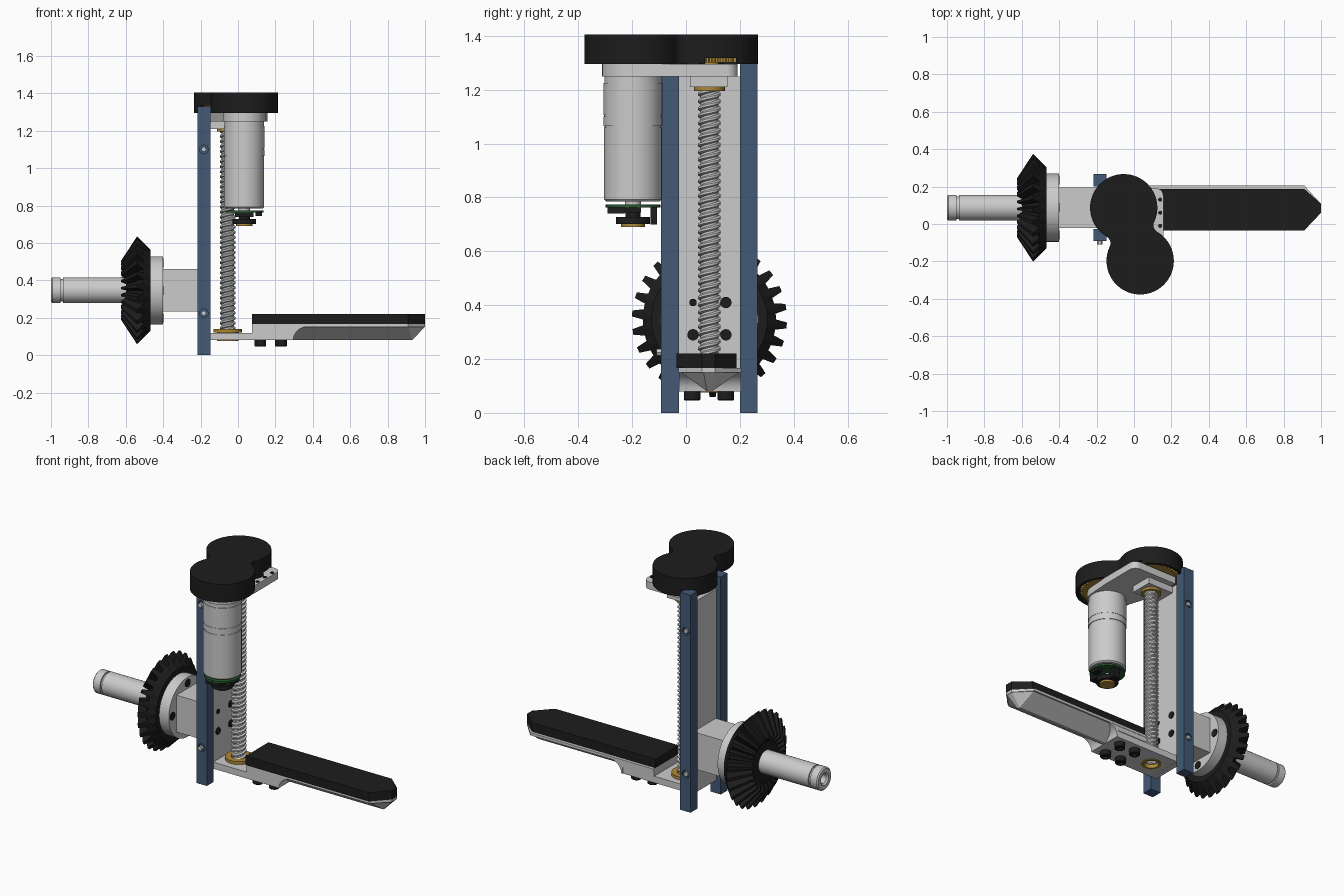
import bpy, bmesh
from math import pi, sin, cos, sqrt, atan2, radians

if "Cube" in bpy.data.objects:
    bpy.data.objects.remove(bpy.data.objects["Cube"])

def material(name, rgb):
    m = bpy.data.materials.new(name)
    m.diffuse_color = (*rgb, 1)
    m.use_nodes = True
    m.node_tree.nodes["Principled BSDF"].inputs["Base Color"].default_value = m.diffuse_color
    return m

BLUE = material("blue", (0.055, 0.10, 0.18))
BLACK = material("black", (0.012, 0.012, 0.012))
GOLD = material("gold", (0.42, 0.25, 0.04))
GREEN = material("green", (0.02, 0.10, 0.03))

def finish(name, bm, mat=None):
    bmesh.ops.recalc_face_normals(bm, faces=bm.faces)
    me = bpy.data.meshes.new(name)
    bm.to_mesh(me)
    bm.free()
    ob = bpy.data.objects.new(name, me)
    bpy.context.collection.objects.link(ob)
    if mat:
        me.materials.append(mat)
    return ob

def loft(name, rings, mat=None, loop=False):
    bm = bmesh.new()
    vs = [[bm.verts.new(p) for p in r] for r in rings]
    n = len(rings[0])
    pairs = list(zip(vs, vs[1:])) + ([(vs[-1], vs[0])] if loop else [])
    for a, b in pairs:
        for i in range(n):
            j = (i + 1) % n
            bm.faces.new((a[i], a[j], b[j], b[i]))
    if not loop:
        bm.faces.new(vs[0])
        bm.faces.new(vs[-1])
    return finish(name, bm, mat)

def polar(r, a, h, loc, axis):
    u, v = r * cos(a), r * sin(a)
    p = {'z': (u, v, h), 'x': (h, u, v), 'y': (u, h, v)}[axis]
    return tuple(p[k] + loc[k] for k in range(3))

def lathe(name, prof, loc=(0, 0, 0), mat=None, axis='z', n=48, loop=False):
    return loft(name, [[polar(r, 2 * pi * i / n, h, loc, axis) for i in range(n)]
                       for r, h in prof], mat, loop)

def cyl(name, r, h0, h1, loc, mat=None, axis='z', n=32):
    return lathe(name, [(r, h0), (r, h1)], loc, mat, axis, n)

def gear(name, teeth, loops, loc, mat, axis):
    # each loop is (tip radius, tip height, root radius, root height)
    rings = []
    for rt, ht, rr, hr in loops:
        ring = []
        for i in range(teeth):
            for f, r, h in ((0, rr, hr), (.36, rr, hr), (.52, rt, ht), (.84, rt, ht)):
                ring.append(polar(r, 2 * pi * (i + f) / teeth, h, loc, axis))
        rings.append(ring)
    return loft(name, rings, mat)

def prism(name, pts, z0, z1, mat=None):
    return loft(name, [[(x, y, z) for x, y in pts] for z in (z0, z1)], mat)

def box(name, x0, x1, y0, y1, z0, z1, mat=None):
    return prism(name, [(x0, y0), (x1, y0), (x1, y1), (x0, y1)], z0, z1, mat)

def cut(ob, cutter):
    m = ob.modifiers.new("cut", 'BOOLEAN')
    m.operation, m.solver, m.object = 'DIFFERENCE', 'EXACT', cutter
    cutter.hide_render = True
    cutter.hide_viewport = True
    cutter.display_type = 'WIRE'

CY, CZ, SX = .087, .347, -.055      # mast centre, shaft height, screw x
MX, MY = .033, -.197                # motor axis

# mast: two rails with recessed screws, back plate and its four holes
for side, s in (("front", -1), ("back", 1)):
    y0, y1 = sorted((CY + s * .113, CY + s * .179))
    rail = box(side + "_rail", -.217, -.147, y0, y1, 0, 1.33, BLUE)
    yo = CY + s * .179
    for z in (.225, 1.10):
        cut(rail, cyl("rail_hole_cutter", .023, -.02, .02, (-.183, yo, z), None, 'y'))
        cyl("rail_screw", .014, -.02, .002, (-.183, yo - s * .003, z), None, 'y', 6)
plate = box("mast_plate", -.187, -.155, CY - .113, CY + .113, .08, 1.25)
for y in (.026, .148):
    for z in (.29, .41):
        r = .014 if (y, z) == (.026, .41) else .021
        cyl("plate_screw", r, -.156, -.149, (0, y, z), BLACK, 'x', 24)

# rear mount: block, flange, bevel gear, shaft
box("mount_block", -.41, -.187, CY - .108, CY + .108, .235, .46)
cyl("flange", .182, -.47, -.402, (0, CY, CZ), None, 'x', 64)
for s in (-1, 1):
    for dy, dz in ((.147, 0), (0, .147)):
        cyl("flange_screw", .024, -.405, -.398, (0, CY + s * dy, CZ + s * dz), BLACK, 'x', 24)
gear("bevel_gear", 26, [(.07, -.60, .07, -.60), (.12, -.60, .12, -.60),
                        (.158, -.625, .135, -.598), (.288, -.54, .247, -.505),
                        (.215, -.467, .215, -.467)], (0, CY, CZ), BLACK, 'x')
lathe("shaft", [(.028, -.93), (.028, -.99), (.038, -1), (.062, -1), (.069, -.993), (.069, -.948),
                (.06, -.948), (.06, -.936), (.069, -.936), (.069, -.45)],
      (0, CY, CZ), None, 'x')

# two-start lead screw
Z0, Z1, PITCH, NA = .10, 1.22, .027, 24
bm = bmesh.new()
rows = []
for k in range(-2, int((Z1 - Z0) / PITCH) + 2):
    for f, r in ((0, .033), (.3, .033), (.5, .042), (.8, .042)):
        rows.append([bm.verts.new(polar(r, 2 * pi * i / NA, min(Z1, max(
            Z0, Z0 + PITCH * (k + f + 2 * i / NA))), (SX, CY, 0), 'z')) for i in range(NA + 1)])
for a, b in zip(rows, rows[1:]):
    for i in range(NA):
        bm.faces.new((a[i], a[i + 1], b[i + 1], b[i]))
finish("lead_screw", bm)
lathe("lower_nut", [(.042, .076), (.057, .076), (.057, .122), (.076, .122), (.076, .14), (.042, .14)],
      (SX, CY, 0), GOLD, loop=True)
lathe("upper_bushing", [(.04, 1.195), (.057, 1.195), (.057, 1.212), (.04, 1.212)],
      (SX, CY, 0), GOLD, loop=True)

# lifting arm: base plate, scooped block, V-shaped keel, thin top and black pad
base = box("arm_base", -.15, .29, CY - .113, CY + .113, .08, .12)
cut(base, cyl("base_hole_cutter", .0565, 0, .2, (SX, CY, 0)))
arc = [(.385 - .09 * cos(t * pi / 16), .08 + .075 * sin(t * pi / 16)) for t in range(9)]
side = [(.075, .12), (.075, .165), (.385, .165)] + arc[::-1] + [(.288, .08), (.288, .12)]
loft("arm_block", [[(x, y, z) for x, z in side] for y in (CY - .113, CY + .117)])

def tip(y0, y1):
    return [(.075, y0), (.91, y0), (1, .06), (1, .108), (.91, y1), (.075, y1)]
prism("arm_top", tip(-.027, .206), .15, .166)
prism("arm_pad", tip(-.035, .188), .166, .22, BLACK)
bm = bmesh.new()
for p in [(.27, -.02, .152), (.27, .199, .152), (.91, -.02, .152), (.91, .199, .152),
          (1, .065, .152), (1, .108, .152), (.27, .078, .08), (.27, .096, .08),
          (.93, .078, .08), (.93, .096, .08)]:
    bm.verts.new(p)
bmesh.ops.convex_hull(bm, input=bm.verts)
finish("arm_keel", bm)
for x in (.12, .23):
    for y in (.023, .148):
        lathe("arm_bolt", [(.016, .06), (.016, .046), (.027, .046), (.031, .05), (.031, .08)],
              (x, y, 0), BLACK, n=24)

# top plate with bearing block
a0 = [(MX + .115 * cos(t), MY + .115 * sin(t)) for t in [pi + i * pi / 16 for i in range(17)]]
a1 = [(.115 + .042 * cos(t), .15 + .042 * sin(t)) for t in [i * pi / 16 for i in range(9)]]
prism("top_plate", a0 + [(.157, -.06)] + a1 + [(-.147, .192), (-.147, 0)], 1.25, 1.295)
box("bearing_block", -.157, .02, .015, .155, 1.21, 1.252)
for y in (-.01, .06, .13):
    cyl("top_plate_screw", .011, 1.29, 1.299, (.14, y, 0), BLACK, n=16)

# gears under the cover
for name, x, y in (("screw_gear", SX, CY), ("motor_gear", MX, MY)):
    gear(name, 40, [(.153, 1.302, .14, 1.302), (.153, 1.35, .14, 1.35)], (x, y, 0), GOLD, 'z')
    cyl(name + "_hub", .04, 1.25, 1.375, (x, y, 0), GOLD)

# hollow cover: two discs joined by a filleted waist
def cover_outline(R, f):
    dx, dy = MX - SX, MY - CY
    d = sqrt(dx * dx + dy * dy)
    h = sqrt((R + f) ** 2 - d * d / 4)
    phi = atan2(h, d / 2)
    pts = []
    for cx, cy, r, t0, t1, n in ((-d / 2, 0, R, phi, 2 * pi - phi, 40), (0, -h, f, pi - phi, phi, 8),
                                 (d / 2, 0, R, phi - pi, pi - phi, 40), (0, h, f, -phi, phi - pi, 8)):
        for i in range(n):
            t = t0 + (t1 - t0) * i / n
            u, v = cx + r * cos(t), cy + r * sin(t)
            pts.append(((SX + MX) / 2 + (u * dx - v * dy) / d, (CY + MY) / 2 + (u * dy + v * dx) / d))
    return pts

outer, inner = cover_outline(.18, .04), cover_outline(.165, .055)
cover = loft("gear_cover", [[(x, y, z) for x, y in o] for o, z in
                            ((inner, 1.385), (inner, 1.295), (outer, 1.295), (outer, 1.405))], BLACK)
for s in (-1, 1):
    y = CY + s * .146
    cut(cover, box("rail_notch_cutter", -.25, -.143, y - .037, y + .037, 1.2, 1.335))
cut(cover, box("side_notch_cutter", .06, .2, .07, .185, 1.2, 1.318))

# motor with gearbox, circuit board and encoder
M = (MX, MY, 0)
lathe("motor", [(.03, .785), (.10, .785), (.107, .792), (.107, 1.06), (.105, 1.06), (.105, 1.066),
                (.109, 1.066), (.109, 1.10), (.107, 1.10), (.107, 1.106), (.109, 1.106), (.109, 1.225),
                (.106, 1.225), (.106, 1.252)], M)
cyl("motor_boss", .03, .77, .79, M)
cyl("circuit_board", .102, .763, .774, M, GREEN)
cyl("motor_shaft", .012, .70, .78, M)
cyl("encoder_disc", .063, .702, .728, M, BLACK)
cyl("encoder_collar", .028, .725, .745, M, BLACK)
cyl("encoder_cap", .044, .69, .703, M, GOLD)
box("board_plug", MX - .05, MX + .05, MY - .095, MY - .03, .74, .764, BLACK)
box("sensor", MX - .02, MX + .03, MY + .066, MY + .09, .70, .764, BLACK)
box("board_chip", MX + .06, MX + .095, MY - .03, MY + .03, .745, .764, BLACK)

# smooth round parts, keep edges sharp
for ob in bpy.context.scene.objects:
    if not ob.hide_viewport:
        ob.select_set(True)
        bpy.context.view_layer.objects.active = ob
bpy.ops.object.shade_smooth_by_angle(angle=radians(28))
